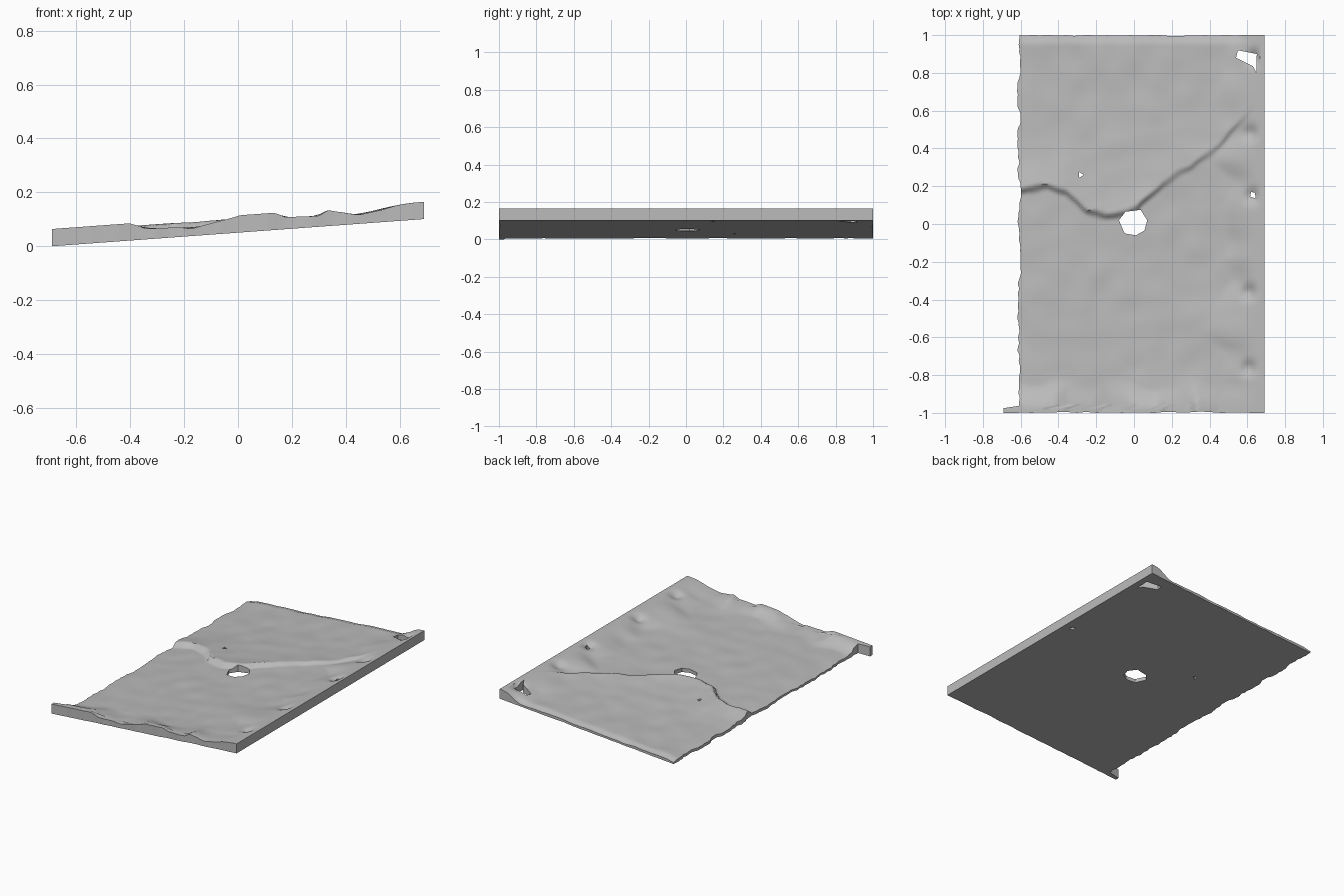
import bpy
import bmesh
import math
from mathutils import Vector, noise

old = bpy.data.objects.get("Cube")
if old:
    bpy.data.objects.remove(old)

SLOPE, FULL = 0.073, 0.064

stone = bpy.data.materials.new("pale_grey_stone")
stone.use_nodes = True
GREY = (0.5, 0.5, 0.5, 1)
stone.diffuse_color = GREY
stone.node_tree.nodes["Principled BSDF"].inputs["Base Color"].default_value = GREY


def smooth(a, b, v):
    t = min(1, max(0, (v - a) / (b - a)))
    return t * t * (3 - 2 * t)


def interp(points, x):
    for (x0, y0), (x1, y1) in zip(points, points[1:]):
        if x <= x1:
            return y0 + (y1 - y0) * max(0, x - x0) / (x1 - x0)
    return points[-1][1]


def rough(x, y, scale, seed=0):
    return noise.noise(Vector((x * scale, y * scale, seed + 0.37)))


# Crest of the broken ridge, and the worn profile of the front rim
CREST = [(-0.7, 0.19), (-0.54, 0.19), (-0.46, 0.21), (-0.36, 0.18), (-0.25, 0.08),
         (-0.15, 0.05), (0.02, 0.08), (0.15, 0.22), (0.3, 0.3), (0.45, 0.42), (0.7, 0.7)]
FRONT = [(-0.7, FULL), (-0.41, FULL), (-0.35, 0.04), (-0.22, 0.036), (-0.17, 0.027),
         (-0.06, 0.05), (0, FULL), (0.13, FULL), (0.17, 0.045), (0.29, 0.04),
         (0.33, 0.06), (0.44, 0.034), (0.53, 0.045), (0.6, FULL)]
PITS = [(0.62, 0.15), (0.6, -0.36), (0.6, -0.76), (0.63, 0.88), (0.61, 0.48)]


def thickness(x, y):
    h = 0.026 + 0.006 * rough(x, y, 3) + 0.005 * rough(x, y, 8, 4)
    # Ridge: steep to the front, fading to the back
    d = y - interp(CREST, x) + 0.02 * rough(x, y, 12, 7)
    lift = 0.03 - 0.014 * smooth(0, 0.2, x)
    if d > -0.03:
        h += lift * smooth(-0.03, 0.015, d) * math.exp(-max(0, d) / 0.14)
    # Lumpy rim along the right edge
    start = 0.44 + 0.16 * rough(0, y, 6, 2)
    rim = smooth(start, 0.67, x)
    for px, py in PITS:
        rim *= 1 - 0.8 * math.exp(-((x - px) ** 2 + (y - py) ** 2) / 0.0015)
    rim = max(rim, smooth(0.645, 0.67, x))
    h += (FULL - h) * rim
    # Front rim
    f = interp(FRONT, x + 0.015 * rough(x, y, 15, 3))
    reach = 0.07 + 0.05 * rough(x, 0, 5, 9)
    h += (f - h) * (1 - smooth(0.02, 0.05 + reach * 1.5, y + 1)) * (1 - rim)
    # Crumbled back and left edges
    h -= 0.012 * smooth(0.95, 1, y) * (1 - smooth(0.55, 0.64, x))
    h -= 0.009 * smooth(-0.54, -0.61, x) * smooth(-0.95, -0.9, y)
    return max(0.01, min(FULL, h))


# Slab: a grid stretched to the worn outline and given a bottom
NX, NY = 110, 160
bm = bmesh.new()
rows = []
for j in range(NY + 1):
    v = -1 + 2 * j / NY
    left = -0.69 if v < -0.968 else -0.608 + 0.02 * rough(0, v, 7, 5) + 0.008 * rough(0, v, 30, 6)
    row = []
    for i in range(NX + 1):
        x = left + (0.69 - left) * i / NX
        wear = 0.01 * abs(rough(x, v, 9, 8)) * (1 - smooth(0.5, 0.65, abs(x)))
        y = v * (1 - wear * smooth(0.9, 1, abs(v)))
        row.append(bm.verts.new((x, y, 0)))
    rows.append(row)
for a, b in zip(rows, rows[1:]):
    for i in range(NX):
        bm.faces.new((a[i], a[i + 1], b[i + 1], b[i]))
base = list(bm.verts)
extruded = bmesh.ops.extrude_face_region(bm, geom=list(bm.faces), use_keep_orig=True)
for vert in extruded["geom"]:
    if isinstance(vert, bmesh.types.BMVert):
        vert.co.z = thickness(vert.co.x, vert.co.y)
for vert in bm.verts:
    vert.co.z += SLOPE * (vert.co.x + 0.69)
bmesh.ops.recalc_face_normals(bm, faces=bm.faces)
mesh = bpy.data.meshes.new("worn_slab")
bm.to_mesh(mesh)
bm.free()
mesh.materials.append(stone)
slab = bpy.data.objects.new("worn_slab", mesh)
bpy.context.collection.objects.link(slab)

# Holes worn right through
HOLES = {
    "centre_hole": [(-0.08, 0.02), (-0.05, -0.05), (0.01, -0.06), (0.055, -0.035),
                    (0.07, 0.02), (0.035, 0.075), (-0.045, 0.065)],
    "corner_hole": [(0.54, 0.88), (0.63, 0.835), (0.648, 0.8), (0.65, 0.9), (0.55, 0.92)],
    "small_hole": [(-0.29, 0.245), (-0.265, 0.26), (-0.29, 0.275)],
    "rim_hole": [(0.615, 0.145), (0.645, 0.135), (0.64, 0.165), (0.62, 0.17)],
}
bpy.ops.object.select_all(action="DESELECT")
bpy.context.view_layer.objects.active = slab
slab.select_set(True)
for name, outline in HOLES.items():
    bm = bmesh.new()
    face = bm.faces.new([bm.verts.new((x, y, -0.2)) for x, y in outline])
    top = bmesh.ops.extrude_face_region(bm, geom=[face], use_keep_orig=True)["geom"]
    bmesh.ops.translate(bm, verts=[g for g in top if isinstance(g, bmesh.types.BMVert)], vec=(0, 0, 0.6))
    bmesh.ops.recalc_face_normals(bm, faces=bm.faces)
    me = bpy.data.meshes.new(name)
    bm.to_mesh(me)
    bm.free()
    me.materials.append(stone)
    cutter = bpy.data.objects.new(name, me)
    cutter.hide_render = True
    bpy.context.collection.objects.link(cutter)
    mod = slab.modifiers.new(name, "BOOLEAN")
    mod.operation, mod.solver, mod.object = "DIFFERENCE", "EXACT", cutter
    bpy.ops.object.modifier_apply(modifier=mod.name)
    bpy.data.objects.remove(cutter)

bpy.ops.object.shade_smooth_by_angle(angle=math.radians(40))
